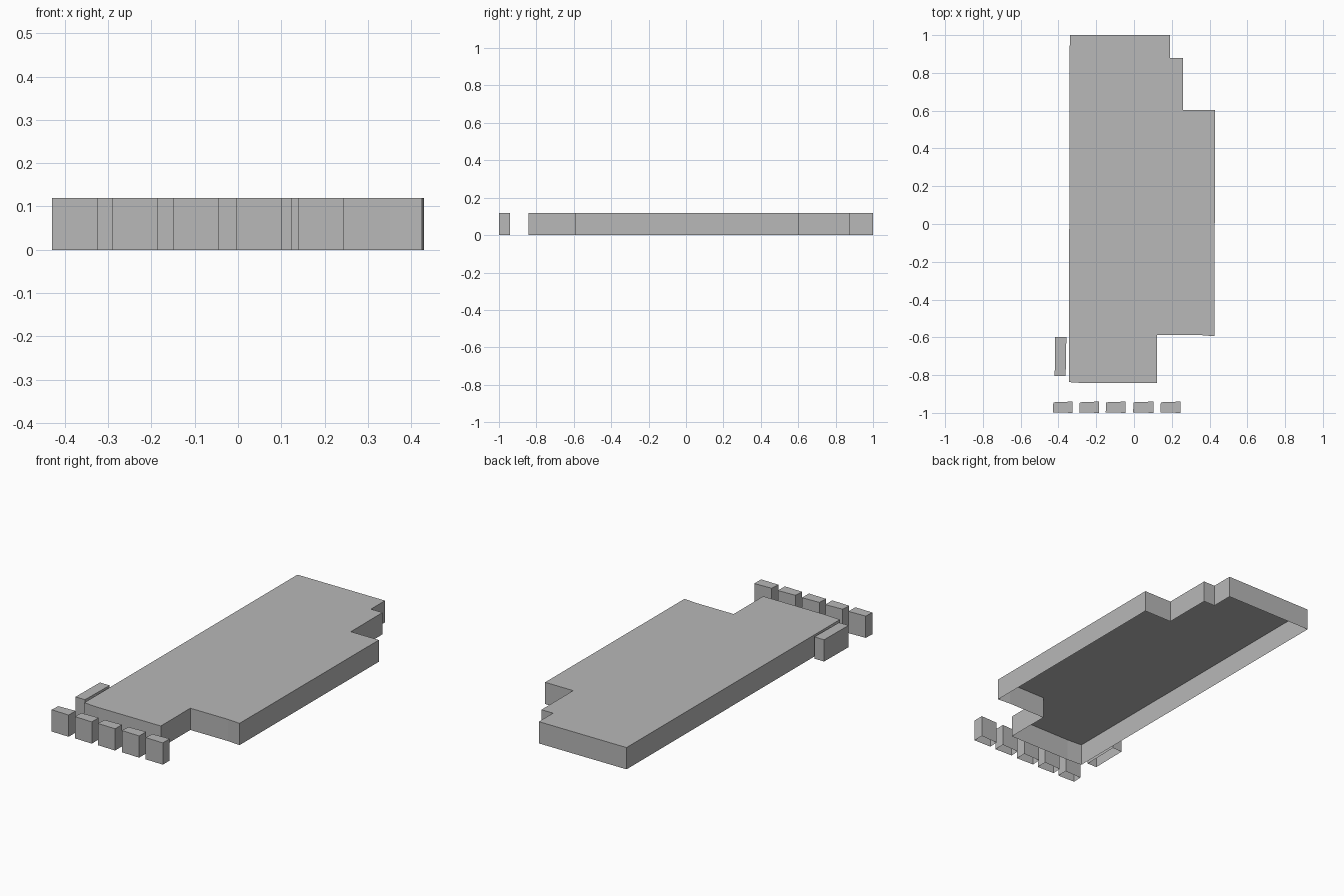
import bpy
import bmesh

HEIGHT = 0.119

cube = bpy.data.objects.get("Cube")
if cube:
    bpy.data.objects.remove(cube, do_unlink=True)

grey = bpy.data.materials.new("plain grey")
grey.use_nodes = True
colour = (0.48, 0.48, 0.48, 1)
grey.diffuse_color = colour
grey.node_tree.nodes["Principled BSDF"].inputs["Base Color"].default_value = colour


def open_block(name, outline):
    """Raise a counter-clockwise plan outline into walls and a roof, open below."""
    bm = bmesh.new()
    low = [bm.verts.new((x, y, 0)) for x, y in outline]
    high = [bm.verts.new((x, y, HEIGHT)) for x, y in outline]
    bm.faces.new(high)
    for i in range(len(outline)):
        j = (i + 1) % len(outline)
        bm.faces.new((low[i], low[j], high[j], high[i]))
    mesh = bpy.data.meshes.new(name)
    bm.to_mesh(mesh)
    bm.free()
    mesh.materials.append(grey)
    obj = bpy.data.objects.new(name, mesh)
    bpy.context.collection.objects.link(obj)
    return obj


# Main building with its stepped corners
open_block("main_building", [
    (-0.345, -0.837), (-0.255, -0.843), (0.123, -0.843), (0.123, -0.588),
    (0.35, -0.588), (0.425, -0.594), (0.43, 0.604), (0.26, 0.604),
    (0.26, 0.878), (0.19, 0.878), (0.19, 1.0), (-0.34, 1.0)])

# Narrow annex beside the right wall
open_block("side_annex", [
    (-0.42, -0.806), (-0.362, -0.806), (-0.358, -0.598), (-0.417, -0.598)])

# Row of small sheds in front
for i, (left, right) in enumerate([(-0.43, -0.325), (-0.29, -0.185),
                                   (-0.15, -0.044), (-0.005, 0.102),
                                   (0.139, 0.245)]):
    open_block(f"front_shed_{i + 1}", [
        (left, -0.997), (right, -1.0), (right, -0.94), (left + 0.003, -0.944)])
